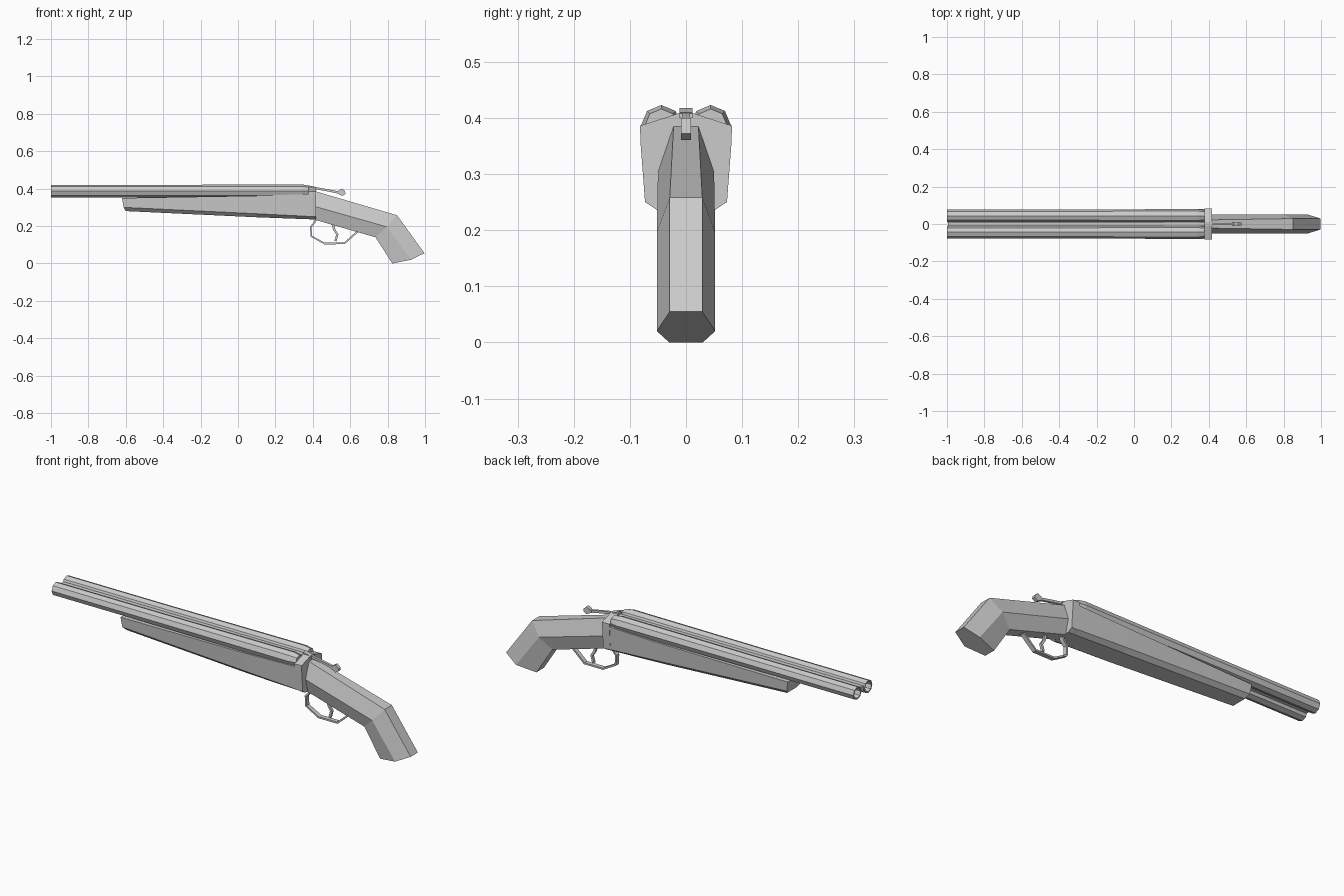
import bpy, bmesh
from math import cos, sin, pi
from mathutils import Vector

if "Cube" in bpy.data.objects:
    bpy.data.objects.remove(bpy.data.objects["Cube"])


def loft(name, rings, caps=True, closed=False):
    """Skin a list of equal-length rings of points."""
    bm = bmesh.new()
    vs = [[bm.verts.new(p) for p in r] for r in rings]
    n = len(rings[0])
    pairs = list(zip(vs, vs[1:])) + ([(vs[-1], vs[0])] if closed else [])
    for a, b in pairs:
        for i in range(n):
            j = (i + 1) % n
            bm.faces.new((a[i], a[j], b[j], b[i]))
    if caps and not closed:
        bm.faces.new(vs[0])
        bm.faces.new(vs[-1])
    bmesh.ops.recalc_face_normals(bm, faces=bm.faces)
    me = bpy.data.meshes.new(name)
    bm.to_mesh(me)
    bm.free()
    ob = bpy.data.objects.new(name, me)
    bpy.context.collection.objects.link(ob)
    return ob


def mirrored(half):
    """Complete a half section of (x, y, z) points across y = 0."""
    return half + [(x, -y, z) for x, y, z in reversed(half)]


def octagon(x, y, z, r):
    return [(x, y + r * cos(i * pi / 4), z + r * sin(i * pi / 4)) for i in range(8)]


def strap(name, path, thick, width):
    """Sweep a rectangular section along an (x, z) path."""
    pts = [Vector(p) for p in path]
    rings = []
    for i, p in enumerate(pts):
        d1 = (p - pts[max(i - 1, 0)]).normalized()
        d2 = (pts[min(i + 1, len(pts) - 1)] - p).normalized()
        d = (d1 + d2).normalized()
        n = Vector((-d.y, d.x)) * thick / 2
        a, b, w = p + n, p - n, width / 2
        rings.append([(a.x, w, a.y), (a.x, -w, a.y), (b.x, -w, b.y), (b.x, w, b.y)])
    return loft(name, rings)


# Paired hollow barrels with a chamfered breech
for side, label in ((1, "left"), (-1, "right")):
    profile = [(-0.5, 0.026), (-1, 0.026), (-1, 0.033), (-0.4, 0.033),
               (0.34, 0.036), (0.378, 0.029)]
    loft("barrel_" + label,
         [octagon(x, side * 0.044, 0.387, r) for x, r in profile])

# Sighting rib between the barrels
loft("barrel_rib", [mirrored([(x, w, 0.375), (x, w, 0.403)])
                    for x, w in ((-0.995, 0.011), (0.38, 0.012))])

# Wooden fore-end running back under the barrels
fore = [(-0.62, -0.612, -0.6, 0.35, 0.30, 0.28, 0.064, 0.060, 0.04),
        (0.1, 0.1, 0.1, 0.362, 0.266, 0.247, 0.078, 0.071, 0.05),
        (0.415, 0.415, 0.415, 0.372, 0.25, 0.235, 0.08, 0.073, 0.05)]
loft("fore_end", [mirrored([(xa, ya, za), (xb, yb, zb), (xc, yc, zc)])
                  for xa, xb, xc, za, zb, zc, ya, yb, yc in fore])

# Receiver plate behind the barrels
loft("receiver", [mirrored([(x, 0.008, 0.410), (x, 0.082, 0.386),
                            (x, 0.081, 0.355), (x, 0.073, 0.25), (x, 0.05, 0.237)])
                  for x in (0.376, 0.417)])

# Six-sided pistol grip stock
stock = [((0.41, 0.022, 0.387), (0.41, 0.050, 0.305), (0.41, 0.030, 0.234)),
         ((0.85, 0.029, 0.258), (0.795, 0.052, 0.196), (0.735, 0.030, 0.14)),
         ((0.997, 0.029, 0.055), (0.925, 0.052, 0.02), (0.825, 0.030, 0.0))]
loft("pistol_grip", [mirrored(list(s)) for s in stock])

# Opening lever and its thumb piece
loft("lever_base", [mirrored([(x, 0.012, 0.40), (x, 0.012, z)])
                    for x, z in ((0.375, 0.418), (0.42, 0.408))])
strap("lever_arm", [(0.40, 0.405), (0.48, 0.391), (0.545, 0.378)], 0.012, 0.013)
knob = [(0.525, 0.377), (0.558, 0.361), (0.575, 0.372), (0.572, 0.386),
        (0.557, 0.400), (0.542, 0.392)]
loft("lever_thumb_piece", [[(x, y, z) for x, z in knob] for y in (-0.009, 0.009)])

# Trigger guard and trigger
strap("trigger_guard", [(0.418, 0.24), (0.408, 0.217), (0.389, 0.195), (0.392, 0.146),
                        (0.462, 0.107), (0.568, 0.107), (0.634, 0.166), (0.65, 0.172)],
      0.009, 0.022)
strap("trigger", [(0.505, 0.215), (0.515, 0.18), (0.531, 0.155), (0.521, 0.12)],
      0.012, 0.012)
